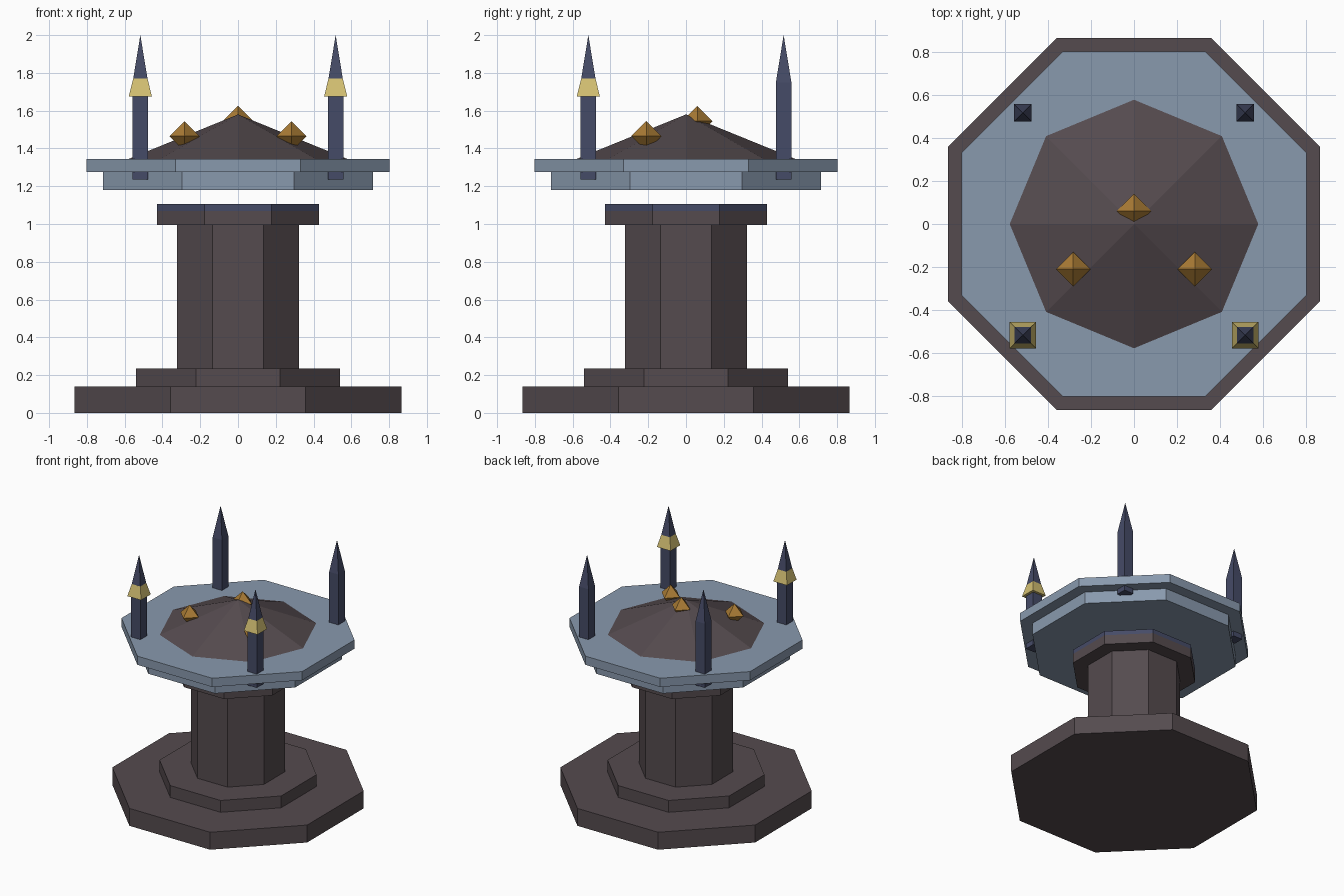
import bpy, bmesh, math
from mathutils import Matrix

cube = bpy.data.objects.get("Cube")
if cube:
    bpy.data.objects.remove(cube)


def material(name, rgb):
    m = bpy.data.materials.new(name)
    m.use_nodes = True
    m.diffuse_color = (*rgb, 1)
    m.node_tree.nodes["Principled BSDF"].inputs["Base Color"].default_value = (*rgb, 1)
    return m


STONE = material("dark stone", (0.09, 0.07, 0.077))
BASIN = material("blue grey stone", (0.25, 0.32, 0.42))
NAVY = material("navy", (0.06, 0.07, 0.135))
GOLD = material("pale gold", (0.66, 0.53, 0.17))
AMBER = material("amber", (0.40, 0.20, 0.035))


def stack(name, sides, rings, mat, loc=(0, 0), turn=None):
    """Closed solid from (z, apothem) rings; an apothem of zero makes a point."""
    turn = math.pi / sides if turn is None else turn
    bm = bmesh.new()
    loops = []
    for z, apothem in rings:
        r = apothem / math.cos(math.pi / sides)
        count = sides if r else 1
        loops.append([bm.verts.new((r * math.cos(turn + math.tau * i / sides),
                                    r * math.sin(turn + math.tau * i / sides), z))
                      for i in range(count)])
    for low, high in zip(loops, loops[1:]):
        for i in range(sides):
            j = (i + 1) % sides
            if len(low) == 1:
                bm.faces.new((low[0], high[j], high[i]))
            elif len(high) == 1:
                bm.faces.new((low[i], low[j], high[0]))
            else:
                bm.faces.new((low[i], low[j], high[j], high[i]))
    for end in (loops[0], loops[-1]):
        if len(end) > 1:
            bm.faces.new(end)
    bmesh.ops.recalc_face_normals(bm, faces=bm.faces)
    mesh = bpy.data.meshes.new(name)
    bm.to_mesh(mesh)
    bm.free()
    mesh.materials.append(mat)
    ob = bpy.data.objects.new(name, mesh)
    ob.location = (*loc, 0)
    bpy.context.collection.objects.link(ob)
    return ob


# Pedestal
stack("base", 8, [(0, 0.865), (0.14, 0.865)], STONE)
stack("step", 8, [(0.14, 0.54), (0.235, 0.54)], STONE)
stack("column", 8, [(0.235, 0.323), (0.995, 0.323)], STONE)

# Capital with a navy band and top
capital = stack("capital", 8, [(0.995, 0.43), (1.07, 0.43), (1.105, 0.43)], STONE)
capital.data.materials.append(NAVY)
for face in capital.data.polygons:
    face.material_index = int(face.center.z > 1.08)

# Floating basin and the mound in it
stack("basin_bottom", 8, [(1.18, 0.715), (1.275, 0.715)], BASIN)
stack("basin_rim", 8, [(1.275, 0.802), (1.345, 0.802)], BASIN)
stack("mound", 8, [(1.34, 0.59 * math.cos(math.pi / 8)), (1.58, 0)], STONE, turn=0)

# Four corner spires, with collars on the front pair
for x, side in ((0.517, "left"), (-0.517, "right")):
    for y, end in ((-0.517, "front"), (0.517, "back")):
        stack(f"spire_{end}_{side}", 4,
              [(1.235, 0.041), (1.75, 0.041), (2.0, 0)], NAVY, (x, y))
    stack(f"collar_{side}", 4, [(1.675, 0.061), (1.77, 0.038)], GOLD, (x, -0.517))

# Eight-sided crystals on the mound
for name, x, y, z in (("left", 0.283, -0.21, 1.465),
                      ("right", -0.283, -0.21, 1.465),
                      ("back", 0, 0.06, 1.545)):
    r = 0.08
    stack(f"crystal_{name}", 4, [(z - r, 0), (z, r * math.cos(math.pi / 4)), (z + r, 0)],
          AMBER, (x, y), turn=0)
